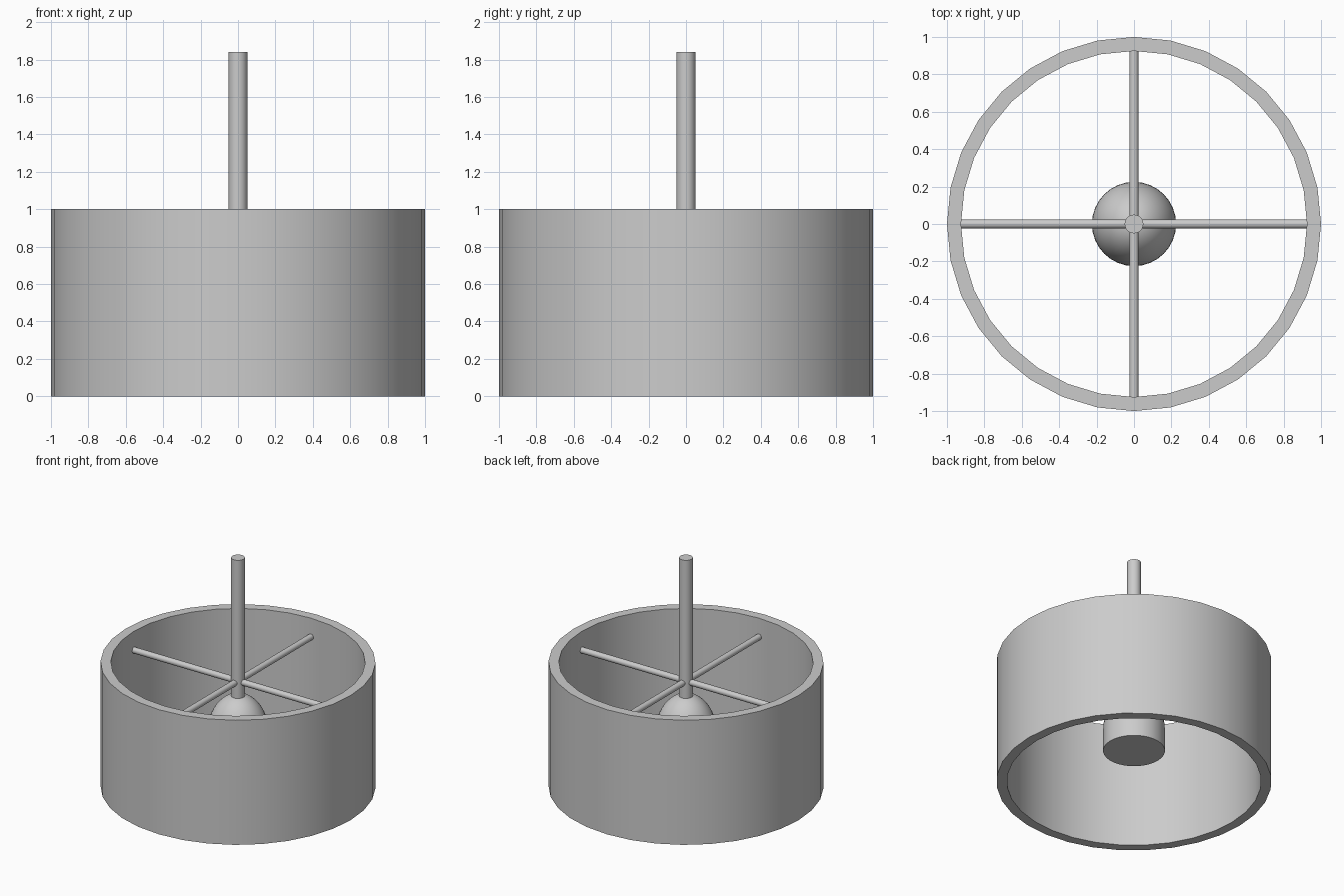
import bpy, bmesh
from math import pi, sin, cos

if "Cube" in bpy.data.objects:
    bpy.data.objects.remove(bpy.data.objects["Cube"])


def lathe(name, profile, sides, closed=False):
    """Revolve (radius, z) points around the z axis."""
    bm = bmesh.new()
    rings = []
    for r, z in profile:
        if r == 0:
            rings.append([bm.verts.new((0, 0, z))] * sides)
        else:
            rings.append([bm.verts.new((r * cos(2 * pi * i / sides),
                                        r * sin(2 * pi * i / sides), z))
                          for i in range(sides)])
    pairs = list(zip(rings, rings[1:]))
    if closed:
        pairs.append((rings[-1], rings[0]))
    for a, b in pairs:
        for i in range(sides):
            j = (i + 1) % sides
            bm.faces.new(dict.fromkeys((a[i], a[j], b[j], b[i])))
    # flat caps on open ends
    if not closed:
        for ring in (rings[0], rings[-1]):
            if len(set(ring)) > 1:
                bm.faces.new(ring)
    bmesh.ops.recalc_face_normals(bm, faces=bm.faces)
    mesh = bpy.data.meshes.new(name)
    bm.to_mesh(mesh)
    bm.free()
    return finish(bpy.data.objects.new(name, mesh), name, link=True)


def finish(obj, name, link=False):
    if link:
        bpy.context.collection.objects.link(obj)
    obj.name = name
    bpy.ops.object.select_all(action='DESELECT')
    obj.select_set(True)
    bpy.context.view_layer.objects.active = obj
    bpy.ops.object.shade_smooth_by_angle(angle=pi / 6)
    return obj


def rod(name, radius, length, location, rotation=(0, 0, 0)):
    bpy.ops.mesh.primitive_cylinder_add(vertices=32, radius=radius, depth=length,
                                        location=location, rotation=rotation)
    return finish(bpy.context.object, name)


# Drum shade: open ring wall
lathe("drum_shade", [(1, 0), (1, 1), (0.925, 1), (0.925, 0)], 32, closed=True)

# Bulb: short cylinder with a tall dome
base_z, dome_z, radius, dome_h = 0.26, 0.43, 0.225, 0.31
dome = [(radius * cos(t * pi / 24), dome_z + dome_h * sin(t * pi / 24)) for t in range(12)]
lathe("bulb", [(radius, base_z)] + dome + [(0, dome_z + dome_h)], 32)

# Hanging stem
rod("stem", 0.05, 1.14, (0, 0, 1.27))

# Crossed support spokes
rod("spoke_x", 0.024, 1.85, (0, 0, 0.85), (0, pi / 2, 0))
rod("spoke_y", 0.024, 1.85, (0, 0, 0.85), (pi / 2, 0, 0))
